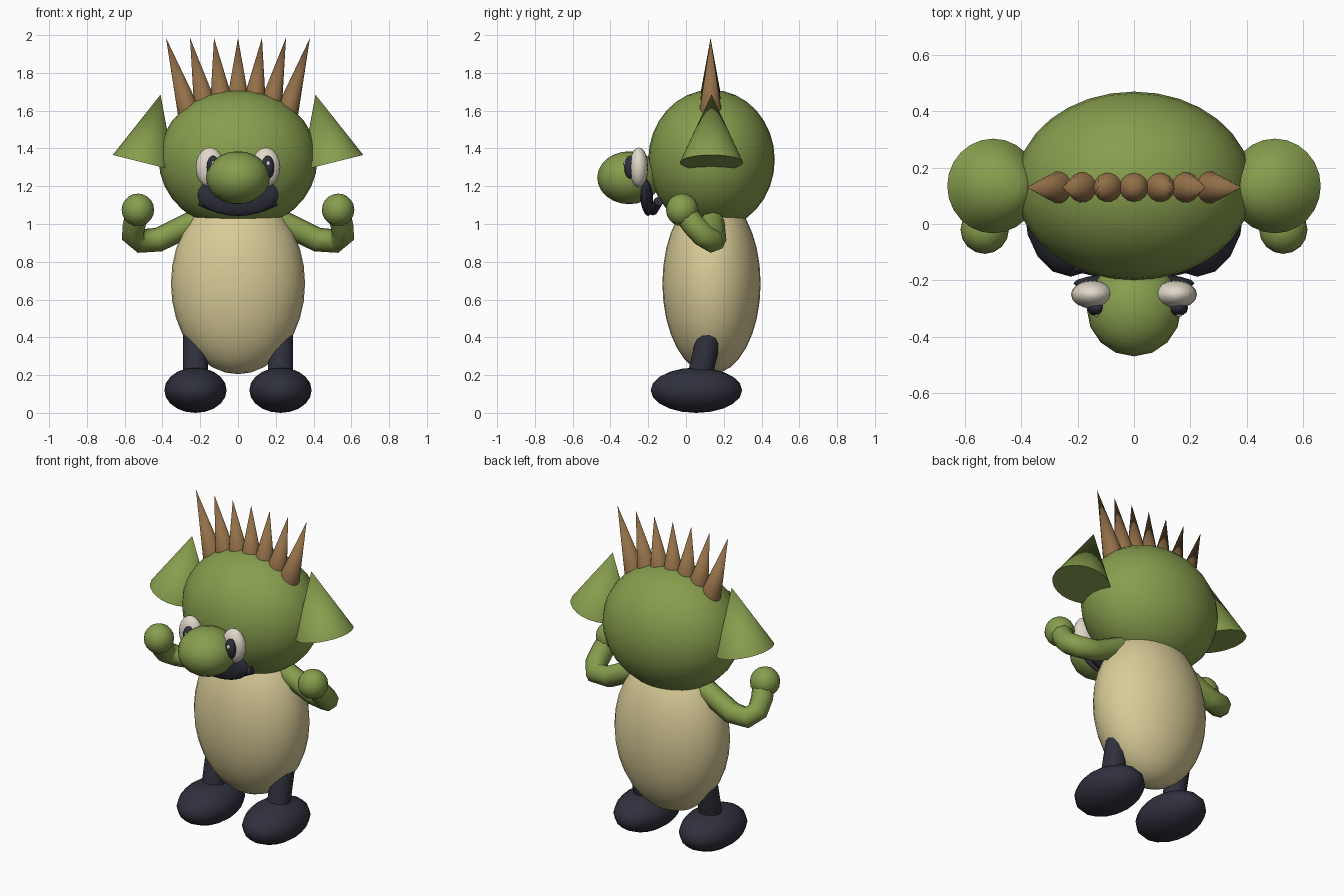
import bpy, math
from mathutils import Vector

if "Cube" in bpy.data.objects:
    bpy.data.objects.remove(bpy.data.objects["Cube"])


def material(name, rgb):
    m = bpy.data.materials.new(name)
    m.diffuse_color = (*rgb, 1)
    m.use_nodes = True
    m.node_tree.nodes["Principled BSDF"].inputs["Base Color"].default_value = m.diffuse_color
    return m


GREEN = material("moss green", (0.24, 0.34, 0.075))
CREAM = material("belly cream", (0.69, 0.60, 0.31))
BROWN = material("spike brown", (0.29, 0.16, 0.065))
DARK = material("dark navy", (0.030, 0.030, 0.048))
WHITE = material("eye white", (0.75, 0.69, 0.58))


def finish(name, mat, angle=40):
    ob = bpy.context.object
    ob.name = name
    ob.data.materials.append(mat)
    bpy.ops.object.shade_smooth_by_angle(angle=math.radians(angle))
    return ob


def ellipsoid(name, loc, radii, mat, seg=16, rings=10, tilt=0):
    bpy.ops.mesh.primitive_uv_sphere_add(segments=seg, ring_count=rings, location=loc,
                                         rotation=(tilt, 0, 0))
    bpy.context.object.scale = radii
    bpy.ops.object.transform_apply(location=False, rotation=False, scale=True)
    return finish(name, mat, 60)


def cone(name, base, tip, r1, r2, mat, seg=16):
    base, tip = Vector(base), Vector(tip)
    axis = tip - base
    bpy.ops.mesh.primitive_cone_add(vertices=seg, radius1=r1, radius2=r2, depth=axis.length,
                                    location=(base + tip) / 2,
                                    rotation=axis.to_track_quat('Z', 'Y').to_euler())
    return finish(name, mat, 50)


def tube(name, points, radius, mat):
    cu = bpy.data.curves.new(name, 'CURVE')
    cu.dimensions = '3D'
    cu.bevel_depth = radius
    cu.bevel_resolution = 2
    cu.use_fill_caps = True
    sp = cu.splines.new('POLY')
    sp.points.add(len(points) - 1)
    for p, co in zip(sp.points, points):
        p.co = (*co, 1)
    ob = bpy.data.objects.new(name, cu)
    bpy.context.collection.objects.link(ob)
    bpy.ops.object.select_all(action='DESELECT')
    bpy.context.view_layer.objects.active = ob
    ob.select_set(True)
    bpy.ops.object.convert(target='MESH')
    bpy.context.object.data.materials.clear()
    return finish(name, mat, 60)


# head, body and nose
ellipsoid("head", (0, 0.135, 1.345), (0.42, 0.335, 0.37), GREEN, 32, 16)
ellipsoid("body", (0, 0.135, 0.69), (0.355, 0.26, 0.48), CREAM, 32, 16)
ellipsoid("nose", (0, -0.30, 1.25), (0.168, 0.17, 0.14), GREEN, 16, 12)

# mouth and the lip line behind it
ellipsoid("mouth", (0, -0.21, 1.16), (0.215, 0.035, 0.113), DARK, 20, 12, math.radians(5))
lip = [(0.2 * t, -0.175 + 0.03 * t * t, 1.075 + 0.05 * t * t)
       for t in (-1, -0.66, -0.33, 0, 0.33, 0.66, 1)]
tube("lip", lip, 0.025, DARK)

# paired parts
for s, side in ((-1, "left"), (1, "right")):
    ellipsoid(side + "_eye", (s * 0.148, -0.25, 1.305), (0.076, 0.05, 0.105), WHITE)
    px = s * 0.145 + 0.013
    ellipsoid(side + "_pupil", (px, -0.297, 1.305), (0.034, 0.03, 0.062), DARK, 12, 8)
    ellipsoid(side + "_eye_glint", (px + 0.002, -0.32, 1.325), (0.011, 0.011, 0.014), WHITE, 8, 6)
    cone(side + "_ear", (s * 0.50, 0.135, 1.33), (s * 0.41, 0.135, 1.69), 0.168, 0, GREEN, 24)
    tube(side + "_arm", [(s * x, y, z) for x, y, z in (
        (0.22, 0.14, 1.02), (0.42, 0.15, 0.922), (0.52, 0.14, 0.915),
        (0.555, 0.09, 0.945), (0.55, 0.04, 1.0), (0.53, -0.01, 1.07))], 0.064, GREEN)
    ellipsoid(side + "_hand", (s * 0.53, -0.02, 1.08), (0.086, 0.086, 0.086), GREEN, 16, 10)
    cone(side + "_leg", (s * 0.225, 0.07, 0.18), (s * 0.225, 0.13, 0.45), 0.066, 0.066, DARK, 12)
    ellipsoid(side + "_foot", (s * 0.225, 0.055, 0.125), (0.165, 0.242, 0.12), DARK, 16, 10)

# fan of spikes over the crown
for i in range(-3, 4):
    cone(f"spike_{i + 4}", (i * 0.087, 0.13, 1.66 - 0.0065 * i * i), (i * 0.127, 0.13, 1.99),
         0.06, 0, BROWN, 14)

# stand the feet on the ground
bpy.context.view_layer.update()
low = min((o.matrix_world @ v.co).z for o in bpy.data.objects for v in o.data.vertices)
for o in bpy.data.objects:
    o.location.z -= low
